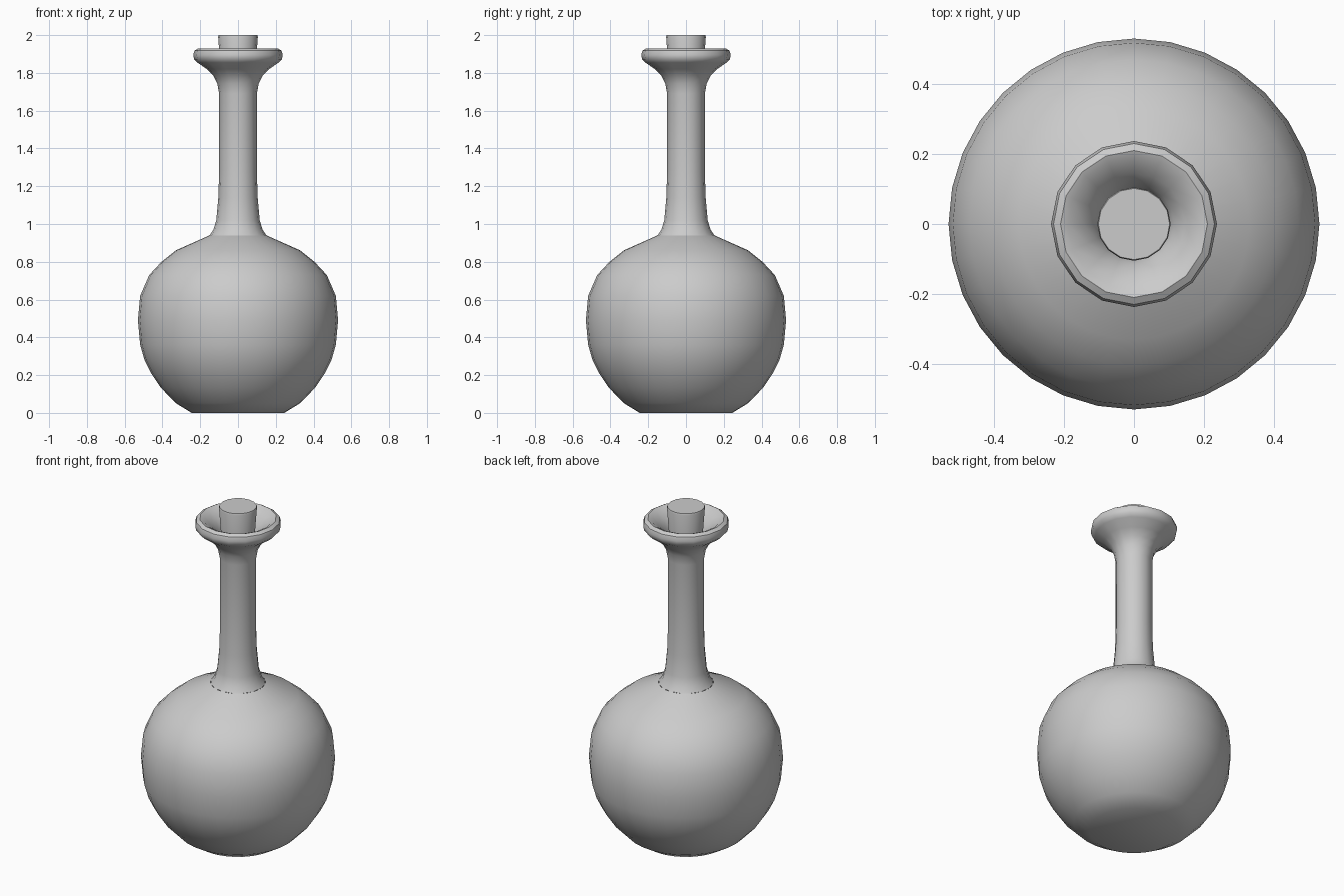
import bpy, bmesh, math

if "Cube" in bpy.data.objects:
    bpy.data.objects.remove(bpy.data.objects["Cube"])


def lathe(name, profile, sides, cap_start=False, cap_end=False):
    """Revolve (radius, height) points around z."""
    bm = bmesh.new()
    rings = []
    for r, z in profile:
        rings.append([bm.verts.new((r * math.cos(2 * math.pi * i / sides),
                                    r * math.sin(2 * math.pi * i / sides), z))
                      for i in range(sides)])
    for a, b in zip(rings, rings[1:]):
        for i in range(sides):
            j = (i + 1) % sides
            bm.faces.new((a[i], a[j], b[j], b[i]))
    if cap_start:
        bm.faces.new(rings[0][::-1])
    if cap_end:
        bm.faces.new(rings[-1])
    mesh = bpy.data.meshes.new(name)
    bm.to_mesh(mesh)
    bm.free()
    obj = bpy.data.objects.new(name, mesh)
    bpy.context.collection.objects.link(obj)
    bpy.ops.object.select_all(action='DESELECT')
    obj.select_set(True)
    bpy.context.view_layer.objects.active = obj
    bpy.ops.object.shade_smooth_by_angle(angle=math.radians(40))
    return obj


# Round body with a flat base
lathe("flask_body", [(0.245, 0), (0.33, 0.052), (0.41, 0.135), (0.46, 0.21),
                     (0.495, 0.28), (0.518, 0.36), (0.53, 0.49), (0.518, 0.62),
                     (0.47, 0.73), (0.405, 0.80), (0.33, 0.86), (0.15, 0.94)],
      32, cap_start=True)

# Neck, flared lip and the funnel inside it
lathe("flask_neck", [(0.15, 0.94), (0.13, 0.97), (0.115, 1.02), (0.104, 1.14),
                     (0.10, 1.28), (0.10, 1.69), (0.11, 1.745), (0.13, 1.785),
                     (0.165, 1.82), (0.215, 1.855), (0.232, 1.872), (0.237, 1.895),
                     (0.23, 1.918), (0.21, 1.93), (0.19, 1.922), (0.145, 1.885),
                     (0.115, 1.845), (0.098, 1.80), (0.09, 1.74)], 16)

# Tapered cork
lathe("cork", [(0.085, 1.72), (0.105, 1.99), (0.102, 2.0)], 16,
      cap_start=True, cap_end=True)
